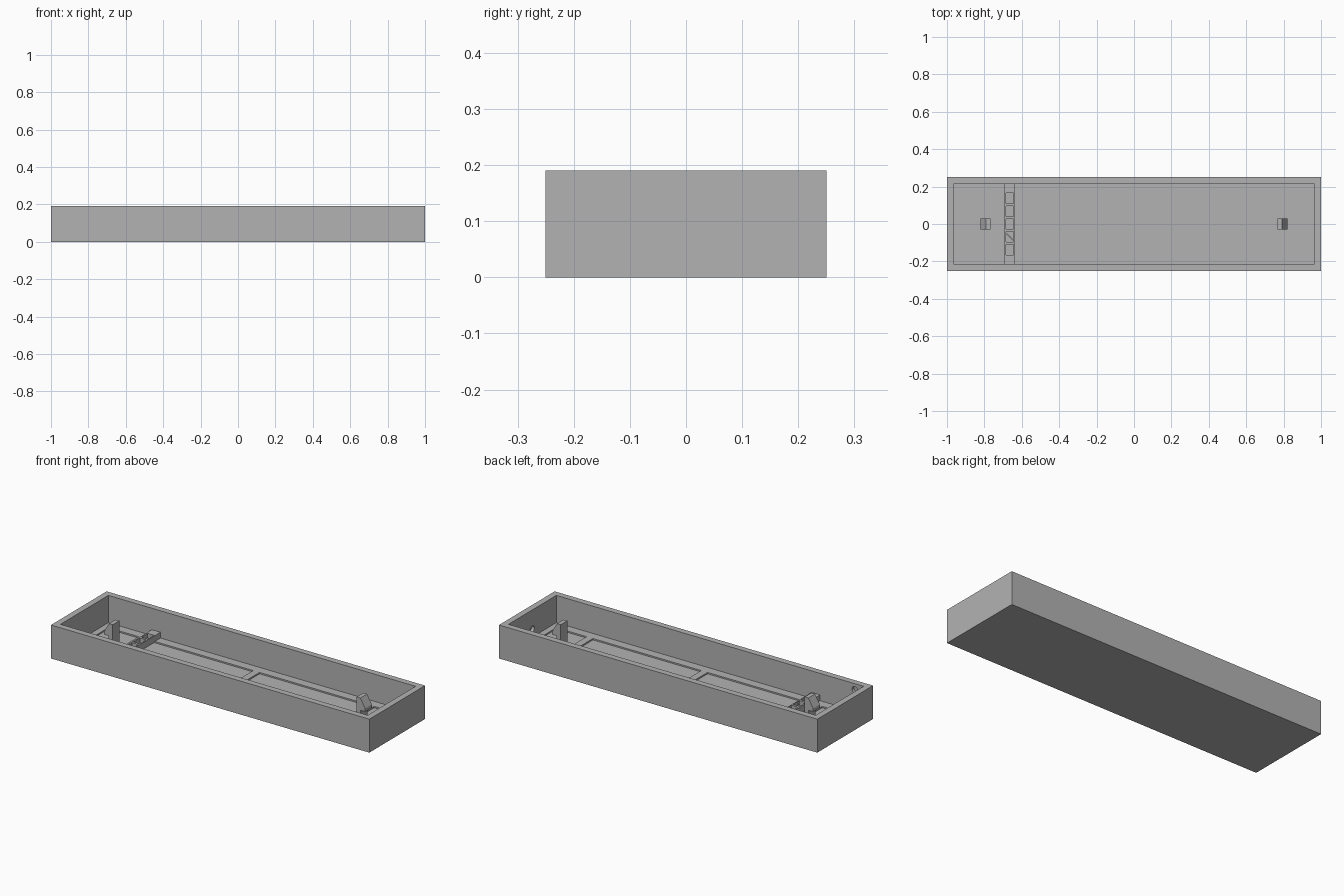
import bpy
import bmesh
from mathutils import Matrix

cube = bpy.data.objects.get("Cube")
if cube:
    bpy.data.objects.remove(cube, do_unlink=True)

LENGTH, WIDTH, HEIGHT = 2.0, 0.5, 0.19
WALL, FLOOR = 0.035, 0.035

# Single grey plastic
grey = bpy.data.materials.new("grey_plastic")
grey.use_nodes = True
grey.diffuse_color = (0.45, 0.45, 0.45, 1)
grey.node_tree.nodes["Principled BSDF"].inputs["Base Color"].default_value = grey.diffuse_color


def finish(name, bm):
    bmesh.ops.recalc_face_normals(bm, faces=bm.faces)
    mesh = bpy.data.meshes.new(name)
    bm.to_mesh(mesh)
    bm.free()
    mesh.materials.append(grey)
    obj = bpy.data.objects.new(name, mesh)
    bpy.context.collection.objects.link(obj)
    return obj


def add_box(bm, x, y, z):
    """Add a box spanning three (low, high) ranges."""
    spans = (x, y, z)
    centre = [(a + b) / 2 for a, b in spans]
    size = [b - a for a, b in spans]
    matrix = Matrix.Translation(centre) @ Matrix.Diagonal((*size, 1))
    bmesh.ops.create_cube(bm, size=1, matrix=matrix)


def cut(target, name, bm):
    cutter = finish(name, bm)
    cutter.hide_render = True
    cutter.hide_set(True)
    mod = target.modifiers.new(name, "BOOLEAN")
    mod.operation, mod.solver, mod.object = "DIFFERENCE", "EXACT", cutter
    bpy.context.view_layer.objects.active = target
    bpy.ops.object.modifier_apply(modifier=name)
    bpy.data.objects.remove(cutter, do_unlink=True)


# Open tray
bm = bmesh.new()
add_box(bm, (-LENGTH / 2, LENGTH / 2), (-WIDTH / 2, WIDTH / 2), (0, HEIGHT))
tray = finish("tray", bm)
ix, iy = LENGTH / 2 - WALL, WIDTH / 2 - WALL
bm = bmesh.new()
add_box(bm, (-ix, ix), (-iy, iy), (FLOOR, HEIGHT + 0.1))
cut(tray, "cavity", bm)

# Shallow floor panels, mirrored about the middle
bm = bmesh.new()
for side in (-1, 1):
    for near, far in ((0.02, 0.7), (0.74, 0.93)):
        add_box(bm, sorted((side * near, side * far)), (-0.165, 0.165), (FLOOR - 0.008, FLOOR + 0.01))
cut(tray, "floor_panels", bm)

# Blind round sockets in the end wall and the front wall
bm = bmesh.new()
for place, axis in (((ix, 0, 0.08), "Y"), ((-0.91, -iy, 0.155), "X")):
    turn = Matrix.Rotation(1.5708, 4, axis)
    bmesh.ops.create_cone(bm, cap_ends=True, segments=24, radius1=0.018, radius2=0.018,
                          depth=0.036, matrix=Matrix.Translation(place) @ turn)
cut(tray, "sockets", bm)

# Cross bar with a row of square pockets
bm = bmesh.new()
add_box(bm, (-0.692, -0.638), (-iy, iy), (FLOOR - 0.004, 0.068))
bar = finish("cross_bar", bm)
bm = bmesh.new()
for i in range(-2, 3):
    y = i * 0.069
    add_box(bm, (-0.684, -0.644), (y - 0.028, y + 0.028), (0.042, 0.1))
cut(bar, "pockets", bm)

# Diagonal rib in one pocket
bm = bmesh.new()
add_box(bm, (-0.027, 0.027), (-0.003, 0.003), (0.038, 0.064))
bmesh.ops.transform(bm, verts=bm.verts, matrix=Matrix.Translation((-0.664, -0.069, 0)) @ Matrix.Rotation(-0.8, 4, "Z"))
finish("pocket_rib", bm)

# Snap clips with hooks facing outward
profile = [(0.766, 0.02), (0.792, 0.02), (0.792, 0.1), (0.82, 0.1),
           (0.82, 0.118), (0.79, 0.17), (0.766, 0.17)]
for name, side in (("left_clip", 1), ("right_clip", -1)):
    bm = bmesh.new()
    face = bm.faces.new([bm.verts.new((side * x, -0.03, z)) for x, z in profile])
    made = bmesh.ops.extrude_face_region(bm, geom=[face])["geom"]
    verts = [v for v in made if isinstance(v, bmesh.types.BMVert)]
    bmesh.ops.translate(bm, verts=verts, vec=(0, 0.06, 0))
    finish(name, bm)
